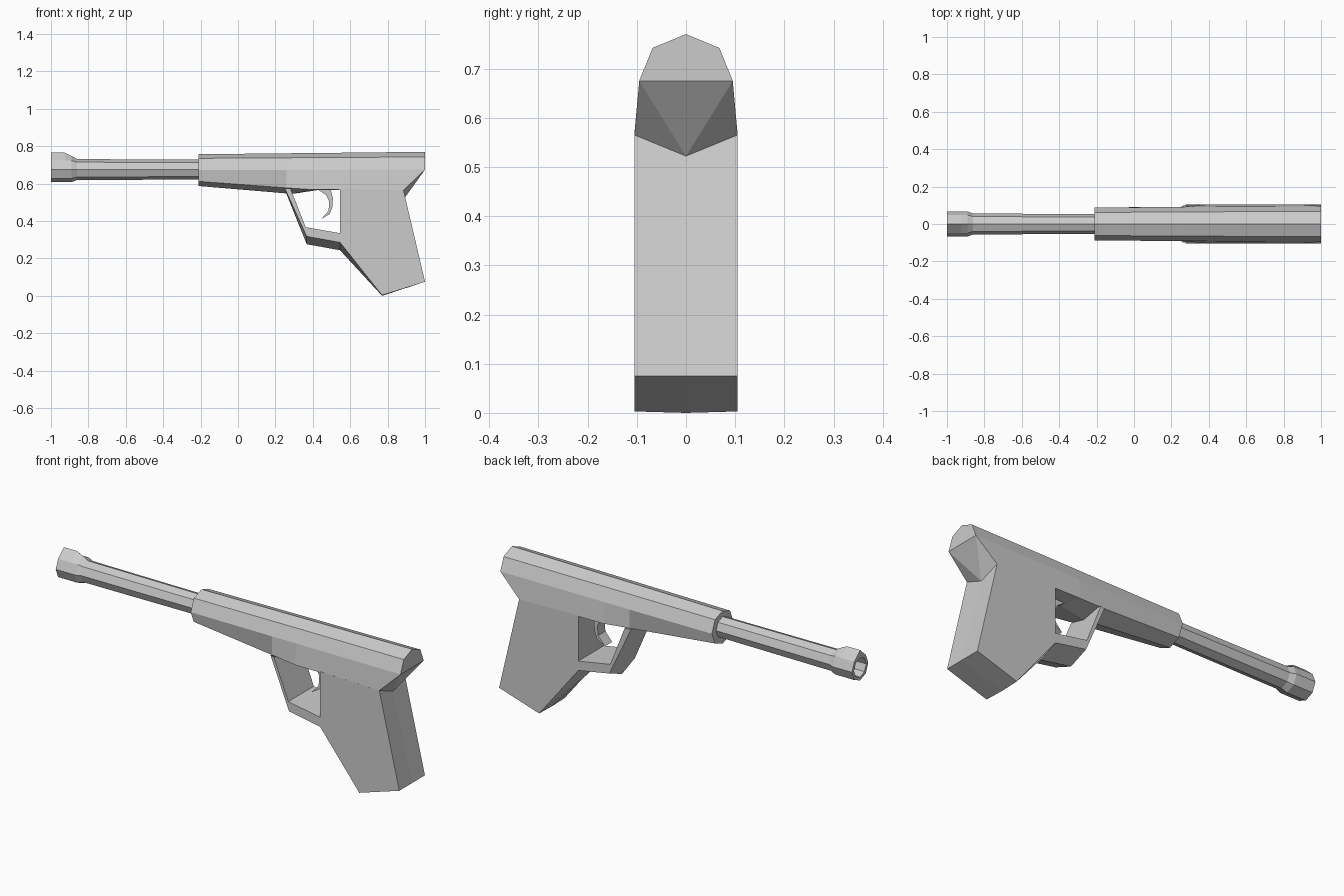
import bpy, bmesh
from math import sin, cos, pi

if "Cube" in bpy.data.objects:
    bpy.data.objects.remove(bpy.data.objects["Cube"])


def finish(name, bm):
    bmesh.ops.remove_doubles(bm, verts=bm.verts, dist=0.0005)
    bmesh.ops.recalc_face_normals(bm, faces=bm.faces)
    me = bpy.data.meshes.new(name)
    bm.to_mesh(me)
    bm.free()
    ob = bpy.data.objects.new(name, me)
    bpy.context.collection.objects.link(ob)
    return ob


def skin(bm, rings):
    """Join a row of closed rings with quads and return the ring vertices."""
    rows = [[bm.verts.new(p) for p in r] for r in rings]
    for a, b in zip(rows, rows[1:]):
        n = len(a)
        for i in range(n):
            j = (i + 1) % n
            bm.faces.new((a[i], a[j], b[j], b[i]))
    return rows


def mirrored(half):
    """Close a half section (top centre to bottom centre) across y = 0."""
    return half + [(x, -y, z) for x, y, z in half[-2:0:-1]]


# body: eight-sided housing that widens over the grip, with a slanted rear
sections = [
    [(-.21, 0, .757), (-.21, .062, .735), (-.21, .088, .672), (-.21, .062, .612), (-.21, 0, .587)],
    [(.26, 0, .762), (.26, .064, .738), (.26, .091, .673), (.26, .092, .577), (.29, 0, .545)],
    [(.43, 0, .764), (.40, .065, .739), (.40, .092, .674), (.40, .105, .568), (.43, 0, .566)],
    [(.56, 0, .765), (.56, .066, .74), (.56, .093, .674), (.56, .105, .567), (.56, 0, .566)],
    [(1, 0, .77), (1, .068, .742), (1, .095, .675), (.885, .105, .565), (.89, 0, .522)],
]
bm = bmesh.new()
rows = skin(bm, [mirrored(s) for s in sections])
bm.faces.new(rows[0])
e = rows[-1]
for idx in ((0, 1, 2, 6, 7), (2, 3, 4), (2, 4, 6), (6, 4, 5)):
    bm.faces.new([e[i] for i in idx])
finish("body", bm)

# grip and trigger guard: one outline of (side x, side z, centre x, centre z)
outline = [
    (.25, .575, .26, .543), (.367, .318, .367, .276), (.545, .286, .545, .244),
    (.77, .003, .77, 0), (1, .075, 1, .075), (.885, .565, .89, .522),
    (.545, .572, .545, .572), (.545, .335, .545, .335),
    (.362, .367, .362, .367), (.28, .575, .28, .575),
]
W = .105
bm = bmesh.new()
left, mid, right = skin(bm, [
    [(x, -W if i else -.092, z) for i, (x, z, _, _) in enumerate(outline)],
    [(x, 0, z) for _, _, x, z in outline],
    [(x, W if i else .092, z) for i, (x, z, _, _) in enumerate(outline)],
])
bm.faces.new(left)
bm.faces.new(right)
finish("grip_and_guard", bm)

# barrel: octagonal tube, flared hollow muzzle with a raised front sight ridge
def octagon(x, r, top=None):
    pts = [(x, r * sin(i * pi / 4), .675 + r * cos(i * pi / 4)) for i in range(8)]
    if top:
        pts[0] = (x, 0, top)
    return pts


bm = bmesh.new()
rows = skin(bm, [
    octagon(-.20, .053), octagon(-.86, .056), octagon(-.89, .067, .748),
    octagon(-.925, .067, .765), octagon(-1, .067, .765),
    octagon(-1, .05), octagon(-.86, .044),
])
bm.faces.new(rows[0])
bm.faces.new(rows[-1])
finish("barrel", bm)

# trigger: curved blade
profile = [(.42, .572), (.47, .54), (.488, .505), (.484, .455), (.445, .41),
           (.49, .437), (.505, .475), (.507, .52), (.495, .572)]
bm = bmesh.new()
a, b = skin(bm, [[(x, y, z) for x, z in profile] for y in (-.03, .03)])
bm.faces.new(a)
bm.faces.new(b)
finish("trigger", bm)
